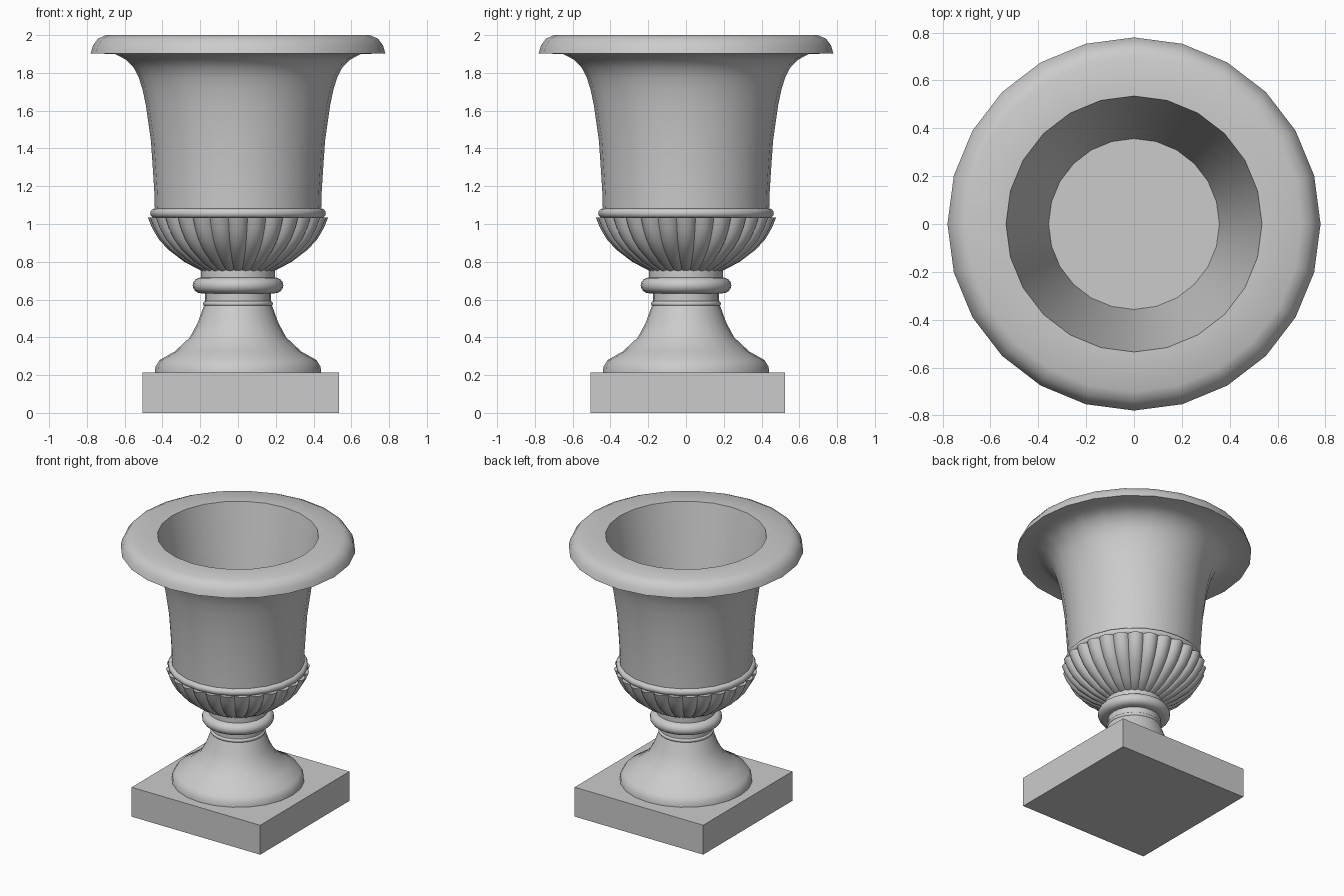
import bpy, bmesh
from math import sin, cos, pi, radians

if "Cube" in bpy.data.objects:
    bpy.data.objects.remove(bpy.data.objects["Cube"], do_unlink=True)

stone = bpy.data.materials.new("grey stone")
stone.use_nodes = True
GREY = (0.6, 0.6, 0.6, 1)
stone.diffuse_color = GREY
stone.node_tree.nodes["Principled BSDF"].inputs["Base Color"].default_value = GREY


def finish(bm, name, smooth=True):
    """Turn the bmesh into a named, shaded object."""
    bmesh.ops.recalc_face_normals(bm, faces=bm.faces)
    mesh = bpy.data.meshes.new(name)
    bm.to_mesh(mesh)
    bm.free()
    mesh.materials.append(stone)
    obj = bpy.data.objects.new(name, mesh)
    bpy.context.collection.objects.link(obj)
    if smooth:
        bpy.ops.object.select_all(action="DESELECT")
        obj.select_set(True)
        bpy.context.view_layer.objects.active = obj
        bpy.ops.object.shade_smooth_by_angle(angle=radians(35))
    return obj


def lathe(name, profile, sides=24, swell=lambda a: 1.0):
    """Spin (radius, height) points about z and cap both ends."""
    bm = bmesh.new()
    angles = [2 * pi * i / sides for i in range(sides)]
    rings = [[bm.verts.new((r * swell(a) * cos(a), r * swell(a) * sin(a), z))
              for a in angles] for r, z in profile]
    for low, high in zip(rings, rings[1:]):
        for i in range(sides):
            j = (i + 1) % sides
            bm.faces.new((low[i], low[j], high[j], high[i]))
    bm.faces.new(rings[0])
    bm.faces.new(rings[-1])
    return finish(bm, name)


def bead(name, radius, z, half, bulge):
    """A rounded ring moulding, as a solid disc with a half-round edge."""
    arc = [pi * (k / 8 - 0.5) for k in range(9)]
    lathe(name, [(radius - bulge + bulge * cos(t), z + half * sin(t)) for t in arc])


# Square plinth
bm = bmesh.new()
bmesh.ops.create_cube(bm, size=1)
bmesh.ops.scale(bm, vec=(1.04, 1.03, 0.215), verts=bm.verts)
bmesh.ops.translate(bm, vec=(0.014, 0.009, 0.1075), verts=bm.verts)
finish(bm, "plinth", smooth=False)

# Flared foot
lathe("foot", [(0.44, 0.215), (0.437, 0.245), (0.415, 0.28), (0.335, 0.325),
               (0.255, 0.4), (0.212, 0.48), (0.187, 0.55), (0.178, 0.57)])

# Stem and its ring mouldings
lathe("stem", [(0.175, 0.56), (0.175, 0.65)])
bead("stem_ring", 0.185, 0.578, 0.014, 0.015)
bead("stem_collar", 0.24, 0.675, 0.042, 0.045)
lathe("upper_stem", [(0.195, 0.70), (0.195, 0.77)])

# Lobed bowl
LOBES = 28


def lobe(a):
    return 0.94 + 0.06 * abs(cos(a * LOBES / 2)) ** 0.7


lathe("lobed_bowl", [(0.19, 0.75), (0.285, 0.8), (0.37, 0.865), (0.42, 0.92),
                     (0.455, 0.98), (0.477, 1.035)], LOBES * 8, lobe)
bead("body_ring", 0.465, 1.057, 0.025, 0.025)

# Hollow body with an overhanging rim
outside = [(0.44, 1.06), (0.443, 1.17), (0.45, 1.28), (0.461, 1.44), (0.488, 1.63),
           (0.505, 1.71), (0.525, 1.775), (0.55, 1.825), (0.59, 1.868), (0.65, 1.9)]
rim = [(0.78, 1.903), (0.768, 1.945), (0.742, 1.98), (0.7, 2.0)]
inside = [(0.535, 2.0), (0.475, 1.7), (0.415, 1.4), (0.357, 1.1)]
lathe("body", outside + rim + inside)
